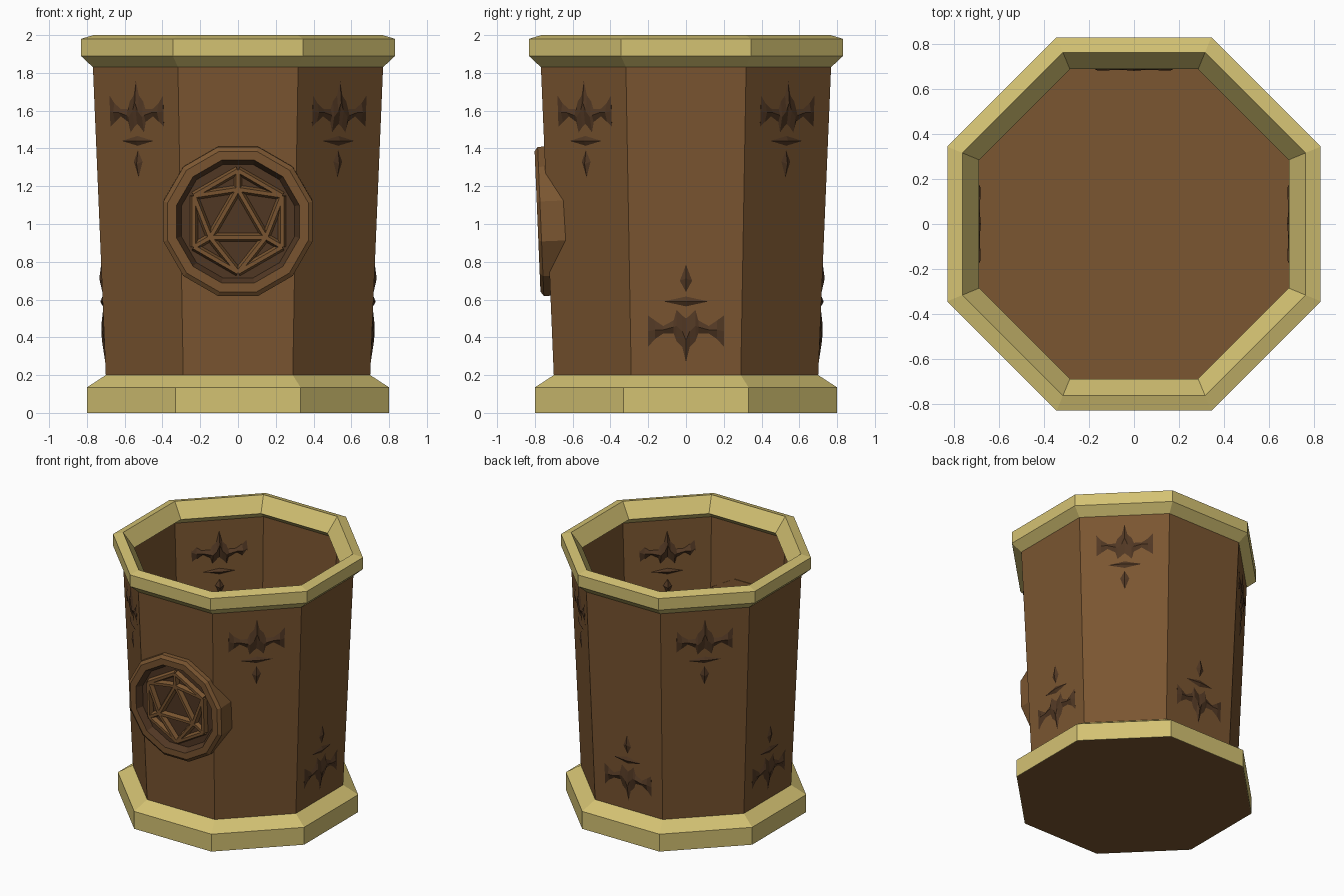
import bpy, bmesh, math
from mathutils import Vector, Matrix

if "Cube" in bpy.data.objects:
    bpy.data.objects.remove(bpy.data.objects["Cube"], do_unlink=True)


def material(name, srgb):
    lin = [c / 12.92 if c < 0.04 else ((c + 0.055) / 1.055) ** 2.4 for c in srgb]
    m = bpy.data.materials.new(name)
    m.use_nodes = True
    m.diffuse_color = (*lin, 1)
    m.node_tree.nodes["Principled BSDF"].inputs["Base Color"].default_value = (*lin, 1)
    return m


TAN = material("tan_trim", (0.83, 0.76, 0.45))
BROWN = material("brown_wood", (0.48, 0.335, 0.19))
DARK = material("dark_carving", (0.32, 0.22, 0.14))

# Wall: apothem and height at the bottom and the top
R0, Z0, R1, Z1 = 0.70, 0.20, 0.768, 1.83
SLOPE = (R1 - R0) / (Z1 - Z0)


def finish(name, bm, mats, matrix=None):
    bmesh.ops.recalc_face_normals(bm, faces=bm.faces)
    me = bpy.data.meshes.new(name)
    bm.to_mesh(me)
    bm.free()
    for m in mats:
        me.materials.append(m)
    ob = bpy.data.objects.new(name, me)
    bpy.context.collection.objects.link(ob)
    if matrix:
        ob.matrix_world = matrix
    return ob


def bridge(bm, a, b, mat=0):
    n = len(a)
    for i in range(n):
        j = (i + 1) % n
        bm.faces.new((a[i], a[j], b[j], b[i])).material_index = mat


def polygon(sides, apothem):
    r = apothem / math.cos(math.pi / sides)
    angles = [(i + 0.5) * math.tau / sides for i in range(sides)]
    return [(r * math.cos(a), r * math.sin(a)) for a in angles]


def octagon_band(name, profile, mat):
    """Closed (apothem, height) profile swept round eight sides."""
    bm = bmesh.new()
    rings = [[bm.verts.new((x, y, z)) for x, y in polygon(8, r)] for r, z in profile]
    for a, b in zip(rings, rings[1:] + rings[:1]):
        bridge(bm, a, b)
    return finish(name, bm, [mat])


def panel_matrix(angle, z):
    """Frame on a wall panel: x across, y up the wall, z outward."""
    n = Vector((math.cos(angle), math.sin(angle), 0))
    t = Vector((-math.sin(angle), math.cos(angle), 0))
    up = (n * SLOPE + Vector((0, 0, 1))).normalized()
    out = t.cross(up)
    origin = n * (R0 + SLOPE * (z - Z0)) + Vector((0, 0, z))
    return Matrix.Translation(origin) @ Matrix((t, up, out)).transposed().to_4x4()


# Vessel: wall, base moulding, rim and floor
T = 0.004
octagon_band("wall", [(R0, Z0), (R1, Z1), (R1 - T, Z1), (R0 - T, Z0)], BROWN)
octagon_band("base_moulding", [(0.8, 0), (0.8, 0.135), (R0, Z0), (R0 - T, Z0),
                               (0.796, 0.133), (0.796, 0)], TAN)
octagon_band("rim", [(R1, Z1), (0.832, 1.89), (0.832, 1.98), (0.765, 2.0),
                     (0.69, 1.89), (R1 - T, Z1)], TAN)
bm = bmesh.new()
low = [bm.verts.new((x, y, 0)) for x, y in polygon(8, 0.796)]
high = [bm.verts.new((x, y, 0.005)) for x, y in polygon(8, 0.796)]
bridge(bm, low, high)
bm.faces.new(low)
bm.faces.new(high)
finish("floor", bm, [BROWN])


# Carved ornament: faceted wings, a lens and a drop
def faceted_strip(bm, stations, front, back):
    """Stations (u, low, high); the middle line is pushed out on both sides."""
    rows = []
    for i, (u, lo, hi) in enumerate(stations):
        k = 0 if i in (0, len(stations) - 1) else 1
        mid = (lo + hi) / 2
        rows.append([bm.verts.new(p) for p in (
            (u, lo, 0), (u, mid, front * k + 0.001), (u, hi, 0), (u, mid, -back * k - 0.005))])
    for a, b in zip(rows, rows[1:]):
        bridge(bm, a, b)
    bm.faces.new(rows[0])
    bm.faces.new(rows[-1])


WING = [(0.02, 0.075, 0.24), (0.05, 0.045, 0.21), (0.065, 0.10, 0.17),
        (0.12, 0.13, 0.17), (0.165, 0.10, 0.20), (0.2, 0.075, 0.24)]


def ornament(name, angle, z, flip):
    bm = bmesh.new()
    left = [(-u, lo, hi) for u, lo, hi in reversed(WING)]
    faceted_strip(bm, left + [(0, 0.09, 0.32)] + WING, 0.012, 0.02)
    faceted_strip(bm, [(-0.115, -0.001, 0.001), (0, -0.026, 0.026),
                       (0.115, -0.001, 0.001)], 0.012, 0.02)
    faceted_strip(bm, [(-0.032, -0.111, -0.109), (0, -0.195, -0.05),
                       (0.032, -0.111, -0.109)], 0.012, 0.02)
    turn = Matrix.Rotation(math.pi if flip else 0, 4, "Z")
    finish(name, bm, [DARK], panel_matrix(angle, z) @ turn)


for i, place in enumerate(("back_left", "back_right", "front_right", "front_left")):
    ornament("upper_ornament_" + place, math.pi / 4 + i * math.pi / 2, 1.44, False)
for i, place in enumerate(("left", "back", "right")):
    ornament("lower_ornament_" + place, i * math.pi / 2, 0.59, True)

# Medallion: twelve-sided raised frame with a sunken dark floor
FRONT = panel_matrix(-math.pi / 2, 1.015)
bm = bmesh.new()
rings = [[bm.verts.new((x, y, -0.01 - max(0, abs(x) - 0.3))) for x, y in polygon(12, 0.395)]]
for r, h in ((0.395, 0.035), (0.372, 0.052), (0.325, 0.052), (0.3, 0.005)):
    rings.append([bm.verts.new((x, y, h)) for x, y in polygon(12, r)])
for i, (a, b) in enumerate(zip(rings, rings[1:])):
    bridge(bm, a, b, 1 if i == 3 else 0)
bm.faces.new(rings[-1]).material_index = 1
finish("medallion_frame", bm, [BROWN, DARK], FRONT)

# Medallion emblem: bars tracing a twenty-sided solid
hexagon = [Vector((0.27 * math.sin(i * math.pi / 3), 0.27 * math.cos(i * math.pi / 3)))
           for i in range(6)]
inner = [Vector((0.17 * math.sin(i * math.tau / 3), 0.17 * math.cos(i * math.tau / 3)))
         for i in range(3)]
bars = [(hexagon[i], hexagon[(i + 1) % 6]) for i in range(6)]
for i in range(3):
    bars.append((inner[i], inner[(i + 1) % 3]))
    bars += [(inner[i], hexagon[(2 * i + k) % 6]) for k in (-1, 0, 1)]
bm = bmesh.new()
for a, b in bars:
    side = (b - a).normalized().orthogonal()
    ends = []
    for p in (a, b):
        ends.append([bm.verts.new((*(p + side * w), h)) for w, h in (
            (-0.022, 0.004), (-0.01, 0.035), (0.01, 0.035), (0.022, 0.004))])
        bm.faces.new(ends[-1])
    bridge(bm, *ends)
finish("medallion_emblem", bm, [BROWN], FRONT)
